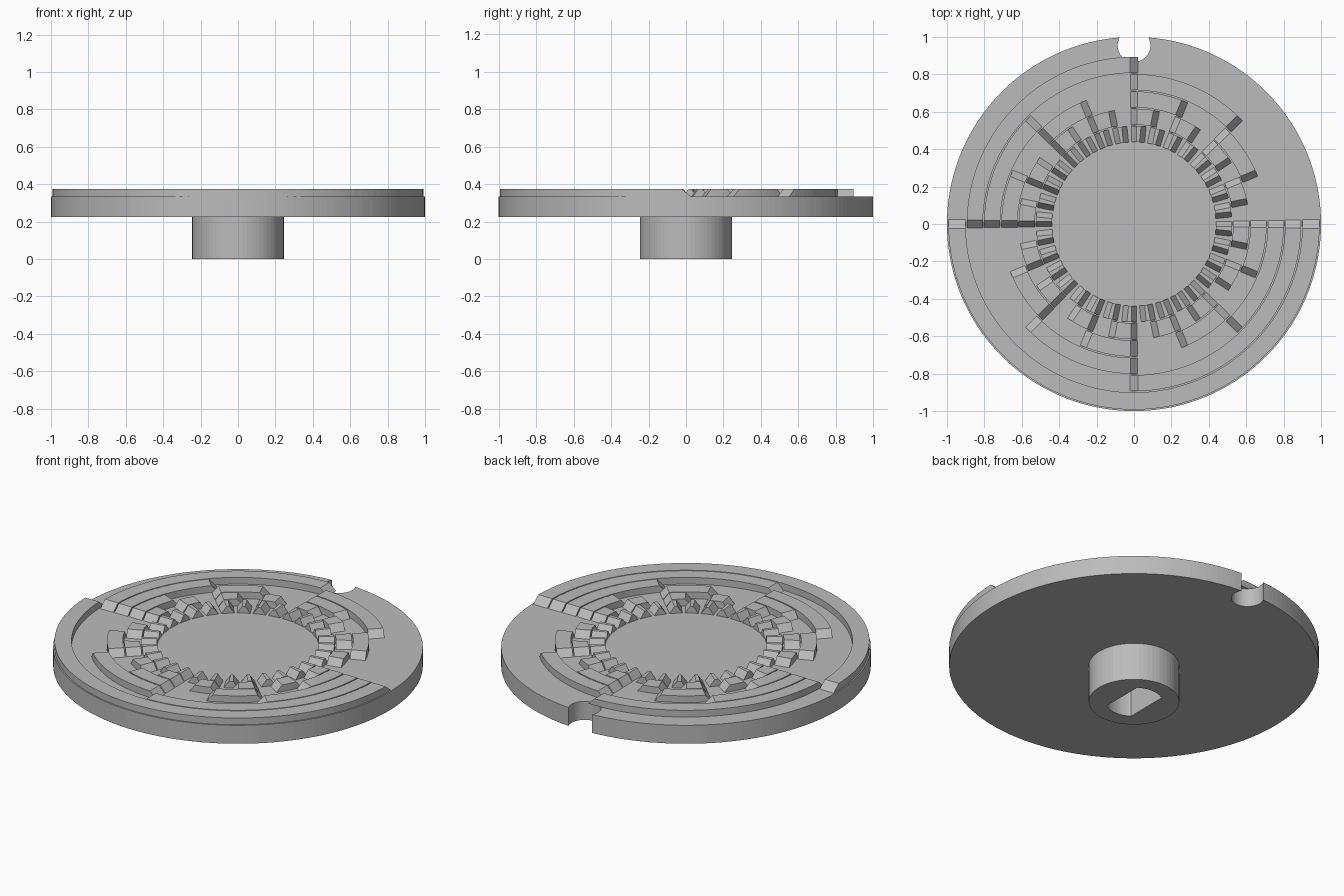
import bpy
import bmesh
from math import sin, cos, asin, atan2, pi, sqrt, tau

cube = bpy.data.objects.get("Cube")
if cube:
    bpy.data.objects.remove(cube, do_unlink=True)

grey = bpy.data.materials.new("plain_grey")
grey.use_nodes = True
colour = (0.5, 0.5, 0.5, 1)
grey.diffuse_color = colour
bsdf = next(n for n in grey.node_tree.nodes if n.type == 'BSDF_PRINCIPLED')
bsdf.inputs["Base Color"].default_value = colour

HUB_TOP, FLOOR, TOP = 0.225, 0.335, 0.375


def polar(r, a, z):
    return (r * cos(a), r * sin(a), z)


def build(name, solids):
    """Each solid is a list of closed loops, stitched in order and capped at both ends."""
    bm = bmesh.new()
    for loops in solids:
        rows = [[bm.verts.new(p) for p in loop] for loop in loops]
        n = len(rows[0])
        for a, b in zip(rows, rows[1:]):
            for i in range(n):
                j = (i + 1) % n
                bm.faces.new((a[i], a[j], b[j], b[i]))
        bm.faces.new(rows[0][::-1])
        bm.faces.new(rows[-1])
    bmesh.ops.remove_doubles(bm, verts=bm.verts, dist=1e-5)
    bmesh.ops.recalc_face_normals(bm, faces=bm.faces)
    mesh = bpy.data.meshes.new(name)
    bm.to_mesh(mesh)
    bm.free()
    mesh.materials.append(grey)
    obj = bpy.data.objects.new(name, mesh)
    bpy.context.collection.objects.link(obj)
    return obj


# Disc with a round notch cut into the back edge
centre, bite = 0.955, 0.088
meet_y = (1 + centre ** 2 - bite ** 2) / (2 * centre)
meet_x = sqrt(1 - meet_y ** 2)
gap = atan2(meet_x, meet_y)
steps = 160
outline = [polar(1, pi / 2 + gap + (tau - 2 * gap) * i / steps, 0)[:2]
           for i in range(steps + 1)]
start = atan2(meet_y - centre, meet_x)
sweep = pi + 2 * start
outline += [(bite * cos(start - sweep * i / 24), centre + bite * sin(start - sweep * i / 24))
            for i in range(1, 24)]
build("disc", [[[(x, y, z) for x, y in outline] for z in (HUB_TOP, FLOOR)]])

# Hub with a blind shaft hole that has two flat sides
SIDES = 64
angles = [tau * i / SIDES for i in range(SIDES)]
hole_r = 0.155
flat = hole_r * cos(tau * 10 / SIDES)


def hub_ring(z):
    return [polar(0.245, a, z) for a in angles]


def hole_ring(z):
    return [(max(-flat, min(flat, hole_r * cos(a))), hole_r * sin(a), z) for a in angles]


build("hub", [[hub_ring(HUB_TOP), hub_ring(0), hole_ring(0), hole_ring(0.2)]])

# Six concentric code tracks: raised sectors with sloped ends, doubling in length outwards
for k in range(6):
    inner = 0.438 + 0.0925 * k
    outer = inner + (0.092 if k == 5 else 0.086)
    half = (0.028 + 0.004 * k) / 2
    sectors = 64 >> k
    span = tau / sectors
    pieces = 2 << k
    lean_in, lean_out = asin(half / inner), asin(half / outer)

    def column(a, lean, top):
        return [polar(inner, a + lean * lean_in, FLOOR), polar(outer, a + lean * lean_out, FLOOR),
                polar(outer, a + lean * lean_out, top), polar(inner, a + lean * lean_in, top)]

    solids = []
    for s in range(1, sectors, 2):
        loops = [column(s * span, -1, FLOOR)]
        for i in range(pieces + 1):
            loops.append(column((s + i / pieces) * span, 1 - 2 * i / pieces, TOP))
        loops.append(column((s + 1) * span, 1, FLOOR))
        solids.append(loops)
    build(f"code_track_{k + 1}", solids)
